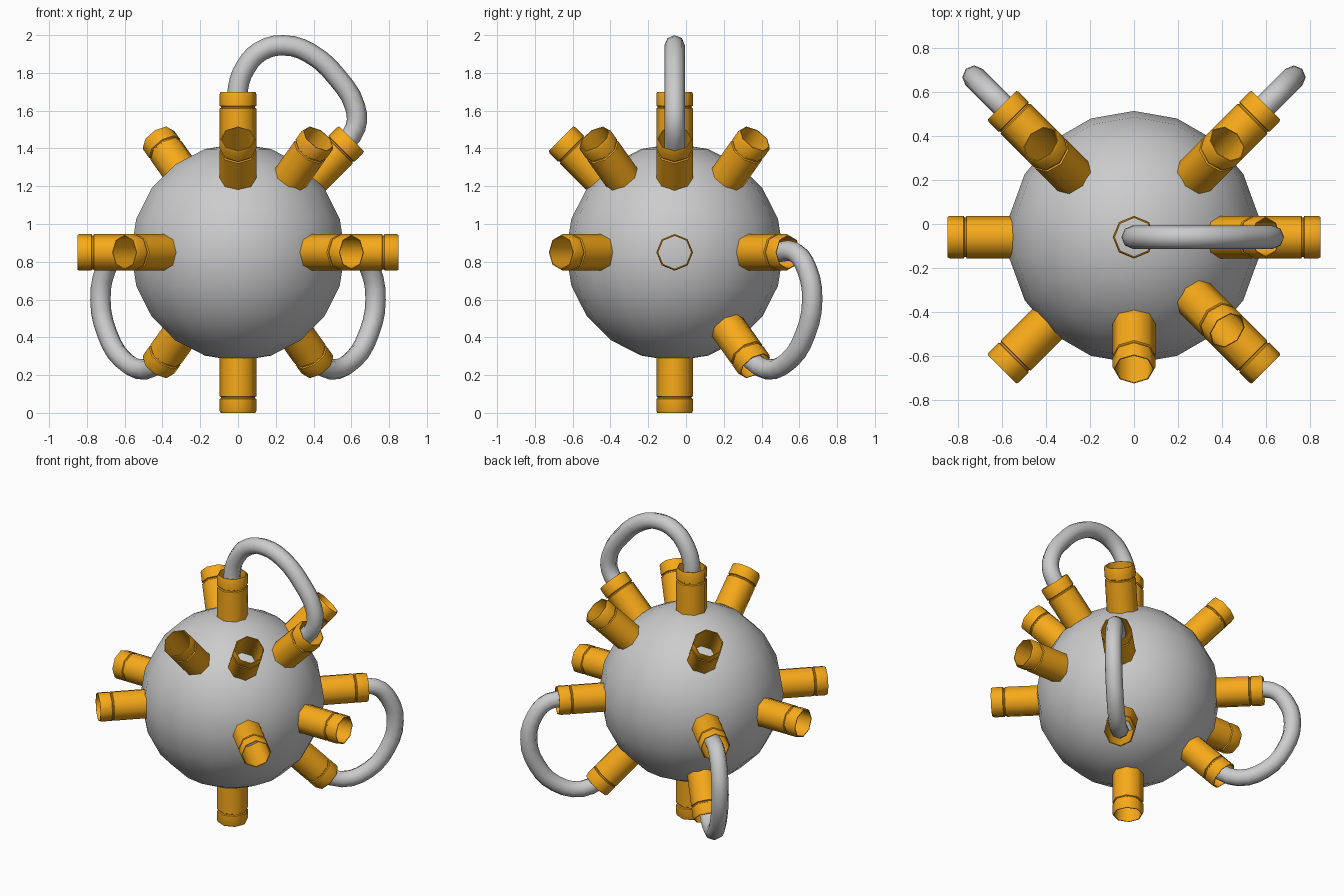
import bpy, bmesh, math
from mathutils import Vector, Matrix

if "Cube" in bpy.data.objects:
    bpy.data.objects.remove(bpy.data.objects["Cube"])

CENTRE = Vector((0, -0.06, 0.85))
gold = bpy.data.materials.new("gold")
gold.diffuse_color = (0.93, 0.40, 0.01, 1)
gold.use_nodes = True
gold.node_tree.nodes["Principled BSDF"].inputs["Base Color"].default_value = gold.diffuse_color


def smooth(obj, angle):
    bpy.ops.object.select_all(action='DESELECT')
    obj.select_set(True)
    bpy.context.view_layer.objects.active = obj
    bpy.ops.object.shade_smooth_by_angle(angle=math.radians(angle))


# central ball
bpy.ops.mesh.primitive_uv_sphere_add(segments=18, ring_count=10, radius=0.575, location=CENTRE)
ball = bpy.context.object
ball.name = "ball"
smooth(ball, 60)

# octagonal open socket: (radius, distance from ball centre), outside then inside
PROFILE = [(0.097, 0.50), (0.097, 0.762), (0.090, 0.766), (0.090, 0.772), (0.097, 0.776),
           (0.097, 0.838), (0.092, 0.85), (0.087, 0.85), (0.087, 0.50)]


def socket(name, direction):
    axis = Vector(direction).normalized()
    side = Vector((0, 0, 1)).cross(axis)
    side = side.normalized() if side.length > 0.01 else Vector((1, 0, 0))
    up = axis.cross(side)
    bm = bmesh.new()
    rings = []
    for r, d in PROFILE:
        ring = []
        for i in range(8):
            a = i * math.pi / 4
            ring.append(bm.verts.new(axis * d + (side * math.cos(a) + up * math.sin(a)) * r))
        rings.append(ring)
    for a, b in zip(rings, rings[1:]):
        for i in range(8):
            j = (i + 1) % 8
            bm.faces.new((a[i], a[j], b[j], b[i]))
    me = bpy.data.meshes.new(name)
    bm.to_mesh(me)
    bm.free()
    me.materials.append(gold)
    obj = bpy.data.objects.new(name, me)
    obj.location = CENTRE
    bpy.context.collection.objects.link(obj)
    smooth(obj, 50)


def around(azimuth, elevation):
    a, e = math.radians(azimuth), math.radians(elevation)
    return (math.cos(a) * math.cos(e), math.sin(a) * math.cos(e), math.sin(e))


# sockets: poles, level ring, upper ring, lower ring
socket("top_socket", (0, 0, 1))
socket("bottom_socket", (0, 0, -1))
for label, elevation, azimuths in (("level", 0, (0, 45, 135, 180, 225, 315)),
                                   ("upper", 45, (0, 45, 135, 270, 315)),
                                   ("lower", -45, (45, 135))):
    for az in azimuths:
        socket(f"{label}_socket_{az}", around(az, elevation))


# bent hoses lying in a vertical plane: (outward, up) from the ball centre
def hose(name, azimuth, path):
    cu = bpy.data.curves.new(name, 'CURVE')
    cu.dimensions = '3D'
    cu.bevel_depth = 0.054
    cu.bevel_resolution = 2
    cu.resolution_u = 3
    cu.use_fill_caps = True
    sp = cu.splines.new('BEZIER')
    sp.bezier_points.add(len(path) - 1)
    a = math.radians(azimuth)
    for p, (r, h) in zip(sp.bezier_points, path):
        p.co = (r * math.cos(a), r * math.sin(a), h)
        p.handle_left_type = p.handle_right_type = 'AUTO'
    obj = bpy.data.objects.new(name, cu)
    obj.location = CENTRE
    bpy.context.collection.objects.link(obj)


hose("top_hose", 0, [(0, 0.76), (0, 0.87), (0.04, 0.98), (0.12, 1.065), (0.24, 1.096),
                     (0.38, 1.055), (0.53, 0.92), (0.62, 0.77), (0.622, 0.66), (0.54, 0.55)])
LOWER = [(0.76, 0), (0.90, 0), (0.99, -0.09), (1.03, -0.25), (0.98, -0.43),
         (0.86, -0.57), (0.69, -0.62), (0.54, -0.55)]
hose("back_right_hose", 45, LOWER)
hose("back_left_hose", 135, LOWER)
